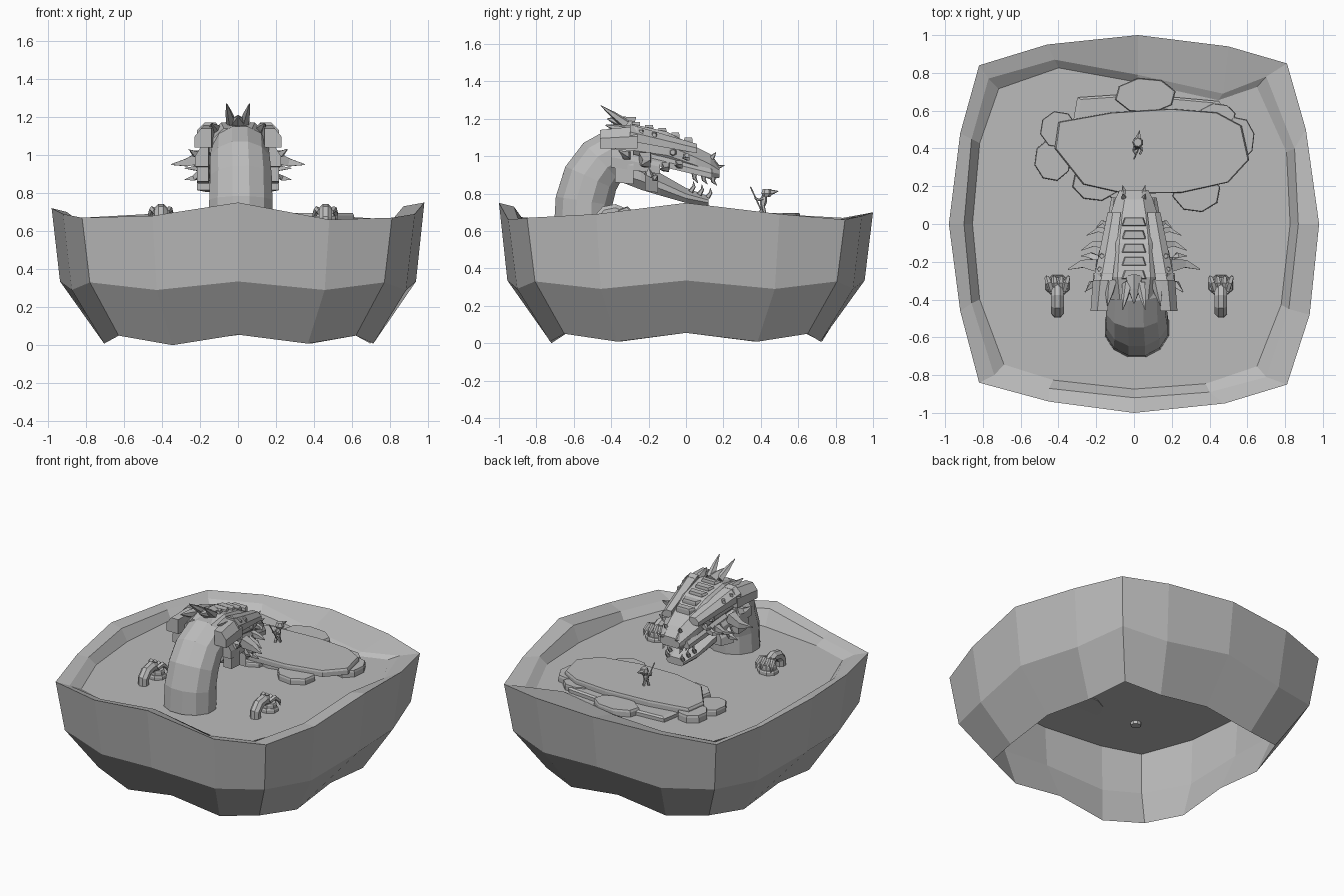
import bpy, bmesh, math
from mathutils import Vector

if "Cube" in bpy.data.objects:
    bpy.data.objects.remove(bpy.data.objects["Cube"])

grey = bpy.data.materials.new("plain_grey")
grey.diffuse_color = (0.5, 0.5, 0.5, 1)
grey.use_nodes = True
grey.node_tree.nodes["Principled BSDF"].inputs["Base Color"].default_value = grey.diffuse_color


def mesh(name, verts, faces):
    bm = bmesh.new()
    vs = [bm.verts.new(v) for v in verts]
    for f in faces:
        bm.faces.new([vs[i] for i in f])
    bmesh.ops.recalc_face_normals(bm, faces=bm.faces[:])
    me = bpy.data.meshes.new(name)
    bm.to_mesh(me)
    bm.free()
    me.materials.append(grey)
    ob = bpy.data.objects.new(name, me)
    bpy.context.collection.objects.link(ob)
    return ob


def loft(name, rings, caps=True, loop=False):
    n, m = len(rings[0]), len(rings)
    faces = []
    for r in range(m if loop else m - 1):
        a, b = r * n, (r + 1) % m * n
        faces += [(a + i, a + (i + 1) % n, b + (i + 1) % n, b + i) for i in range(n)]
    if caps and not loop:
        faces += [tuple(range(n)), tuple(range((m - 1) * n, m * n))]
    return mesh(name, [v for r in rings for v in r], faces)


def tube(name, path, radii, n=6, squash=1.0):
    """Tapered tube along a path; squash scales it away from the x axis."""
    pts = [Vector(p) for p in path]
    rings = []
    for i, p in enumerate(pts):
        t = (pts[min(i + 1, len(pts) - 1)] - pts[max(i - 1, 0)]).normalized()
        ref = Vector((1, 0, 0)) if abs(t.x) < 0.8 else Vector((0, 1, 0))
        u = (ref - t * ref.dot(t)).normalized()
        v = t.cross(u)
        rings.append([p + radii[i] * (u * math.cos(a) + v * squash * math.sin(a))
                      for a in (2 * math.pi * (k + .5) / n for k in range(n))])
    return loft(name, rings)


def spike(name, a, b, r, n=5, bend=(0, 0, 0)):
    a, b = Vector(a), Vector(b)
    return tube(name, [a, (a + b) / 2 + Vector(bend), b], [r, r * .65, r * .08], n)


def slab(name, pts, z0, z1, shrink=.95):
    c = sum((Vector(p) for p in pts), Vector((0, 0))) / len(pts)
    top = [c + (Vector(p) - c) * shrink for p in pts]
    return loft(name, [[(*p, z0) for p in pts],
                       [(*p, z0 * .3 + z1 * .7) for p in pts], [(*p, z1) for p in top]])


def head_loft(name, stations):
    """Chamfered eight-sided sections: y, top, bottom, half width."""
    rings = []
    for y, t, b, w in stations:
        h = t - b
        half = [(w * .5, t), (w, t - h * .4), (w, b + h * .3), (w * .75, b)]
        rings.append([(x, y, z) for x, z in half] + [(-x, y, z) for x, z in half[::-1]])
    return loft(name, rings)


def beam(name, a, b, wa, ha, wb, hb):
    """Box-section beam along y from a to b, with its outer top edge chamfered."""
    def sec(p, w, h):
        x, y, z = p
        o = 1 if x > 0 else -1
        return [(x - o * w, y, z - h), (x + o * w, y, z - h), (x + o * w, y, z + h * .1),
                (x + o * w * .2, y, z + h), (x - o * w, y, z + h)]
    return loft(name, [sec(a, wa, ha), sec(b, wb, hb)])


# Stone basin, open at the bottom
outer = [(.98, 0), (.91, .5), (.81, .85), (.5, .94), (.02, 1), (-.46, .95), (-.82, .84), (-.92, .48),
         (-.98, 0), (-.92, -.46), (-.82, -.84), (-.45, -.94), (0, -1), (.48, -.95), (.81, -.85), (.93, -.48)]
inner = [(.87, 0), (.85, .4), (.7, .78), (.47, .69), (.02, .79), (-.42, .87), (-.77, .77), (-.86, .45),
         (-.9, 0), (-.86, -.42), (-.74, -.8), (-.45, -.87), (0, -.92), (.4, -.89), (.7, -.81), (.82, -.45)]
rim_z = [.75, .69, .66, .68, .70, .69, .67, .69, .72, .69, .67, .68, .75, .66, .67, .69]
kind = [0, 1, 2, 1] * 4  # side middle, quarter, corner
mid_z, low_z = (.335, .29, .33), (.055, .008, .05)
low_f = (.73, .765, .765)


def ring(pts, fac, zs):
    return [(x * fac[k], y * fac[k], z) for (x, y), k, z in zip(pts, kind, zs)]


mz, lz = [mid_z[k] for k in kind], [low_z[k] for k in kind]
lz[11] = 0
in_z = [.64 if i in (3, 4) else z - .02 for i, z in enumerate(rim_z)]
one = (1, 1, 1)
water = ring(inner, (.95, .95, .93), [.62] * 16)
loft("basin", [ring(outer, low_f, lz), ring(outer, (.955, .95, .95), mz), ring(outer, one, rim_z),
               ring(inner, one, in_z), water, ring(inner, (.93, .93, .92), mz)], loop=True)
mesh("water_surface", water, [tuple(range(16))])

# Island of flat stones
slab("island_top", [(-.42, .40), (-.40, .54), (-.12, .59), (.2, .61), (.44, .59), (.57, .52), (.61, .34),
                    (.50, .22), (.25, .165), (-.05, .16), (-.27, .21)], .652, .695, .985)
slab("island_base", [(-.33, .5), (-.3, .67), (0, .69), (.45, .65), (.55, .52), (.4, .25), (.1, .18), (-.2, .25)],
     .622, .655)
for x, y, rx, ry, z in [(.06, .68, .165, .095, .655), (-.40, .50, .1, .1, .66), (-.43, .34, .1, .115, .65),
                        (.55, .45, .09, .12, .655), (.44, .57, .1, .07, .65), (-.2, .22, .13, .1, .645),
                        (.33, .17, .13, .11, .65), (-.05, .2, .12, .08, .64)]:
    slab("island_stone", [(x + rx * math.cos(a), y + ry * math.sin(a))
                          for a in (2 * math.pi * (k + .3) / 8 for k in range(8))], .622, z + .012, .96)

# Small warrior on the island
fx, fy = .02, .41
for s in (-1, 1):
    tube("warrior_leg", [(fx + s * .012, fy + s * .012, .69), (fx + s * .008, fy, .745)], [.008, .010], 5)
    tube("warrior_arm", [(fx + s * .016, fy, .775), (fx + s * .022, fy - .02, .765), (fx + s * .012, fy - .04, .775)],
         [.008, .007, .006], 5)
tube("warrior_body", [(fx, fy, .738), (fx, fy + .005, .762), (fx, fy + .01, .788)], [.016, .019, .013], 6)
tube("warrior_head", [(fx, fy + .02, .782), (fx, fy + .022, .80), (fx, fy + .022, .825)], [.02, .03, .022], 7)
spike("warrior_hat", (fx, fy + .03, .805), (fx + .01, fy + .085, .812), .018, 5)
tube("warrior_spear", [(fx - .02, .345, .835), (fx + .005, .40, .715)], [.004, .004], 5)

# Serpent neck
tube("neck", [(0.015, -.55, .62), (0.015, -.545, .76), (0.015, -.51, .88), (.01, -.45, .965), (.01, -.36, 1.02), (0, -.27, 1.03)],
     [.175, .172, .168, .162, .155, .145], 12, .92)

# Serpent head and lower jaw
head_loft("skull", [(-.40, 1.14, .96, .15), (-.28, 1.17, .97, .175), (-.1, 1.13, .95, .155),
                    (.05, 1.05, .91, .125), (.13, 1.01, .875, .10), (.18, .95, .885, .075)])
head_loft("lower_jaw", [(-.37, 1.0, .87, .15), (-.24, .98, .82, .15), (-.14, .91, .79, .13),
                        (0, .83, .75, .10), (.12, .785, .735, .065)])
for i in range(5):
    y = -.29 + i * .07
    z = 1.178 - i * .016 - (i > 2) * .01 * (i - 2)
    slab("crest_ridge", [(-.065, y), (.065, y), (.05, y + .045), (-.05, y + .045)], z - .035, z + .005, .9)
spike("centre_horn", (0, -.28, 1.16), (0, -.42, 1.20), .05, 6)

for s in (-1, 1):
    # Brow armour, cheek blocks and collar
    beam("brow_plate", (s * .165, -.30, 1.125), (s * .105, .06, 1.04), .05, .045, .035, .025)
    beam("collar_plate", (s * .185, -.46, 1.09), (s * .165, -.26, 1.10), .045, .05, .05, .06)
    beam("jaw_plate", (s * .19, -.40, .99), (s * .16, -.14, .94), .035, .05, .025, .035)
    beam("jaw_hinge", (s * .18, -.22, .88), (s * .14, -.15, .85), .035, .065, .025, .045)
    beam("cheek_block", (s * .185, -.38, .95), (s * .18, -.28, .94), .03, .09, .03, .09)
    beam("lip_plate", (s * .155, -.2, .99), (s * .1, .14, .905), .025, .03, .02, .025)
    # Horns
    spike("crown_horn", (s * .035, -.32, 1.17), (s * .06, -.455, 1.27), .028, 5)
    spike("brow_horn", (s * .12, -.30, 1.13), (s * .14, -.43, 1.165), .035, 5)
    spike("nose_horn", (s * .045, .14, .97), (s * .06, .205, .95), .02, 5, (0, 0, -.02))
    spike("nostril_horn", (s * .05, .13, .98), (s * .06, .16, 1.02), .018, 5)
    # Eyes and studs on the brow
    for y, z in [(-.24, 1.13), (-.17, 1.115)]:
        tube("brow_stud", [(s * (.14 - y * .15), y, z - .03), (s * (.145 - y * .15), y, z + .01)],
             [.02, .013], 5)
    tube("eye", [(s * .13, -.07, 1.02), (s * .165, -.07, 1.02)], [.026, .014], 6)
    # Side fins
    for x, y, z, tx, ty, tz, r in [(.19, -.22, .99, .35, -.24, .95, .045), (.18, -.2, .91, .28, -.17, .87, .03),
                                   (.19, -.32, 1.0, .26, -.36, 1.03, .035), (.15, -.11, .95, .28, -.14, .93, .03),
                                   (.13, -.04, .96, .25, -.06, .95, .026), (.14, 0, 1.0, .20, -.02, .99, .02)]:
        spike("side_fin", (s * x, y, z), (s * tx, ty, tz), r, 4, (0, .02, -.01))
    # Teeth
    for k in range(3):
        y = .045 + k * .05
        spike("upper_tooth", (s * (.095 - k * .014), y, .91 - k * .012),
              (s * (.092 - k * .014), y + .02, .855 - k * .006), .017, 5, (0, -.01, 0))
        y = .025 + k * .045
        spike("lower_tooth", (s * (.085 - k * .014), y, .81 - k * .015),
              (s * (.09 - k * .014), y + .015, .865 - k * .018), .015, 5, (0, .01, 0))

# Clawed feet rising from the water
for cx in (-.405, .46):
    tube("foot_arch", [(cx, -.465, .60), (cx, -.462, .665), (cx, -.43, .70), (cx, -.38, .71), (cx, -.33, .69)],
         [.034, .036, .036, .036, .034], 8)
    for r, z0, z1 in [(.07, .622, .65), (.058, .65, .68)]:
        slab("foot_base", [(cx + r * math.cos(k * math.pi / 4 + .39), -.325 + r * .85 * math.sin(k * math.pi / 4 + .39))
                           for k in range(8)], z0, z1, .92)
    for k in range(4):
        dx = (k - 1.5) * .03
        tube("foot_claw", [(cx + dx * .7, -.355, .70), (cx + dx, -.315, .715), (cx + dx * 1.25, -.285, .685),
                           (cx + dx * 1.3, -.275, .65)], [.015, .017, .013, .003], 5)
